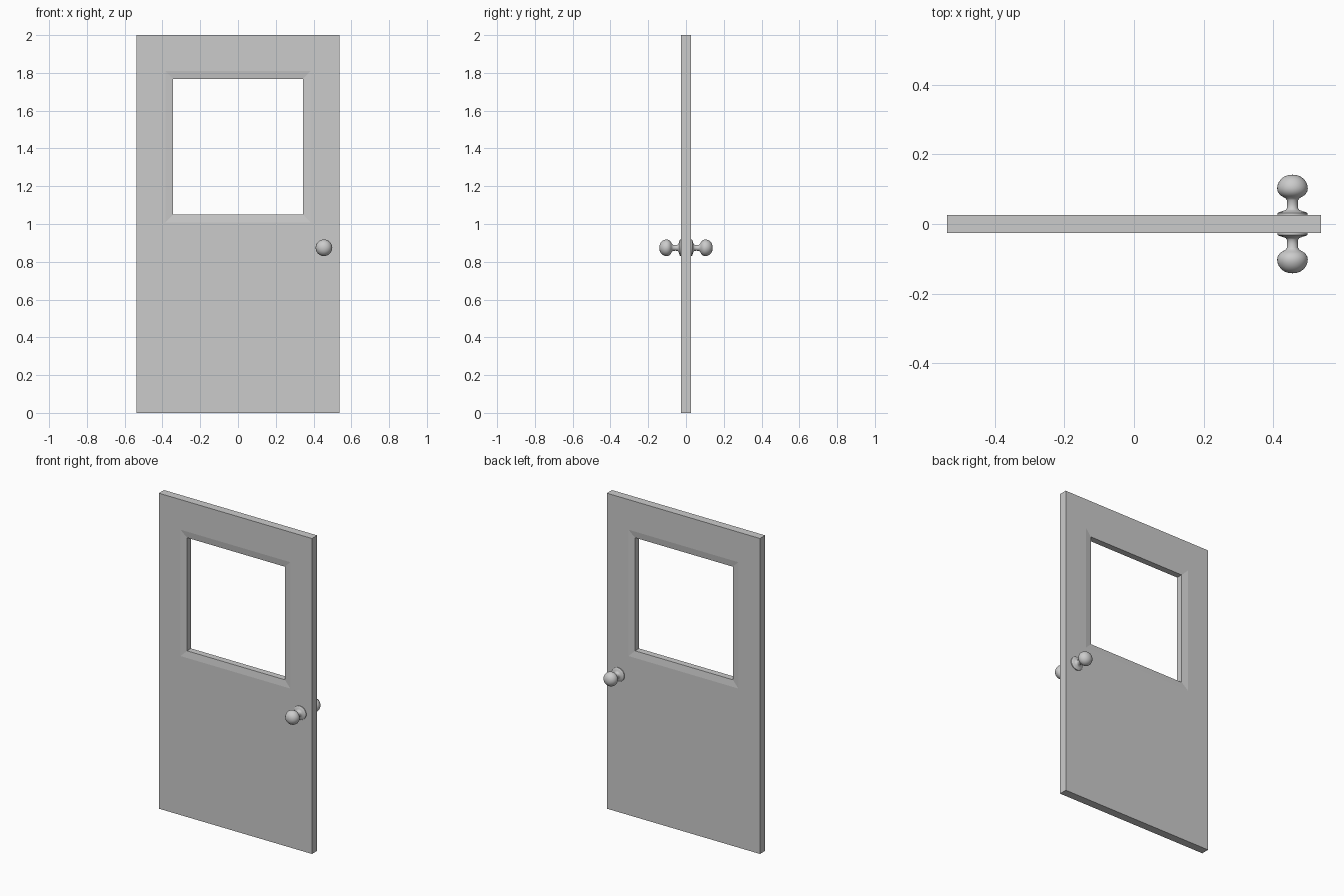
import bpy, bmesh, math
from mathutils import Matrix

if "Cube" in bpy.data.objects:
    bpy.data.objects.remove(bpy.data.objects["Cube"])

HALF_W, HEIGHT, HALF_T = 0.537, 2.0, 0.026
WIN = (-0.343, 0.343, 1.05, 1.767)   # window opening: x0, x1, z0, z1
BEVEL, RECESS = 0.042, 0.006         # shallow sloped frame round the window
KNOB_X, KNOB_Z = 0.455, 0.874


def make_object(name, bm):
    bmesh.ops.recalc_face_normals(bm, faces=bm.faces)
    mesh = bpy.data.meshes.new(name)
    bm.to_mesh(mesh)
    bm.free()
    obj = bpy.data.objects.new(name, mesh)
    bpy.context.collection.objects.link(obj)
    return obj


def loop(bm, rect, y):
    x0, x1, z0, z1 = rect
    return [bm.verts.new((x, y, z)) for x, z in ((x0, z0), (x1, z0), (x1, z1), (x0, z1))]


def bridge(bm, a, b):
    n = len(a)
    for i in range(n):
        j = (i + 1) % n
        bm.faces.new((a[i], a[j], b[j], b[i]))


# Door panel: rectangular rings running round the outside, both faces and the opening
outer = (-HALF_W, HALF_W, 0, HEIGHT)
frame = (WIN[0] - BEVEL, WIN[1] + BEVEL, WIN[2] - BEVEL, WIN[3] + BEVEL)
inner_y = HALF_T - RECESS
bm = bmesh.new()
rings = [loop(bm, r, y) for r, y in (
    (outer, -HALF_T), (frame, -HALF_T), (WIN, -inner_y),
    (WIN, inner_y), (frame, HALF_T), (outer, HALF_T))]
for i in range(len(rings)):
    bridge(bm, rings[i], rings[(i + 1) % len(rings)])
make_object("door_panel", bm)

# Knob profile as (radius, distance from the door centre): rosette, neck, grip
profile = [(0, 0.024), (0.043, 0.024), (0.043, 0.031), (0.039, 0.034), (0.028, 0.037),
           (0.020, 0.040), (0.016, 0.045), (0.0155, 0.055), (0.016, 0.068),
           (0.020, 0.074), (0.031, 0.080), (0.038, 0.086), (0.0425, 0.094),
           (0.044, 0.102), (0.043, 0.111), (0.039, 0.121), (0.032, 0.130),
           (0.022, 0.137), (0.011, 0.1405), (0, 0.1415)]


def knob(name, side):
    bm = bmesh.new()
    verts = [bm.verts.new((r, side * d, 0)) for r, d in profile]
    edges = [bm.edges.new(pair) for pair in zip(verts, verts[1:])]
    bmesh.ops.spin(bm, geom=verts + edges, cent=(0, 0, 0), axis=(0, 1, 0),
                   angle=2 * math.pi, steps=32)
    bmesh.ops.remove_doubles(bm, verts=bm.verts, dist=1e-5)
    bmesh.ops.transform(bm, matrix=Matrix.Translation((KNOB_X, 0, KNOB_Z)), verts=bm.verts)
    obj = make_object(name, bm)
    bpy.ops.object.select_all(action='DESELECT')
    obj.select_set(True)
    bpy.context.view_layer.objects.active = obj
    bpy.ops.object.shade_smooth_by_angle(angle=math.radians(40))


# One knob on each side of the door
knob("front_knob", -1)
knob("back_knob", 1)
